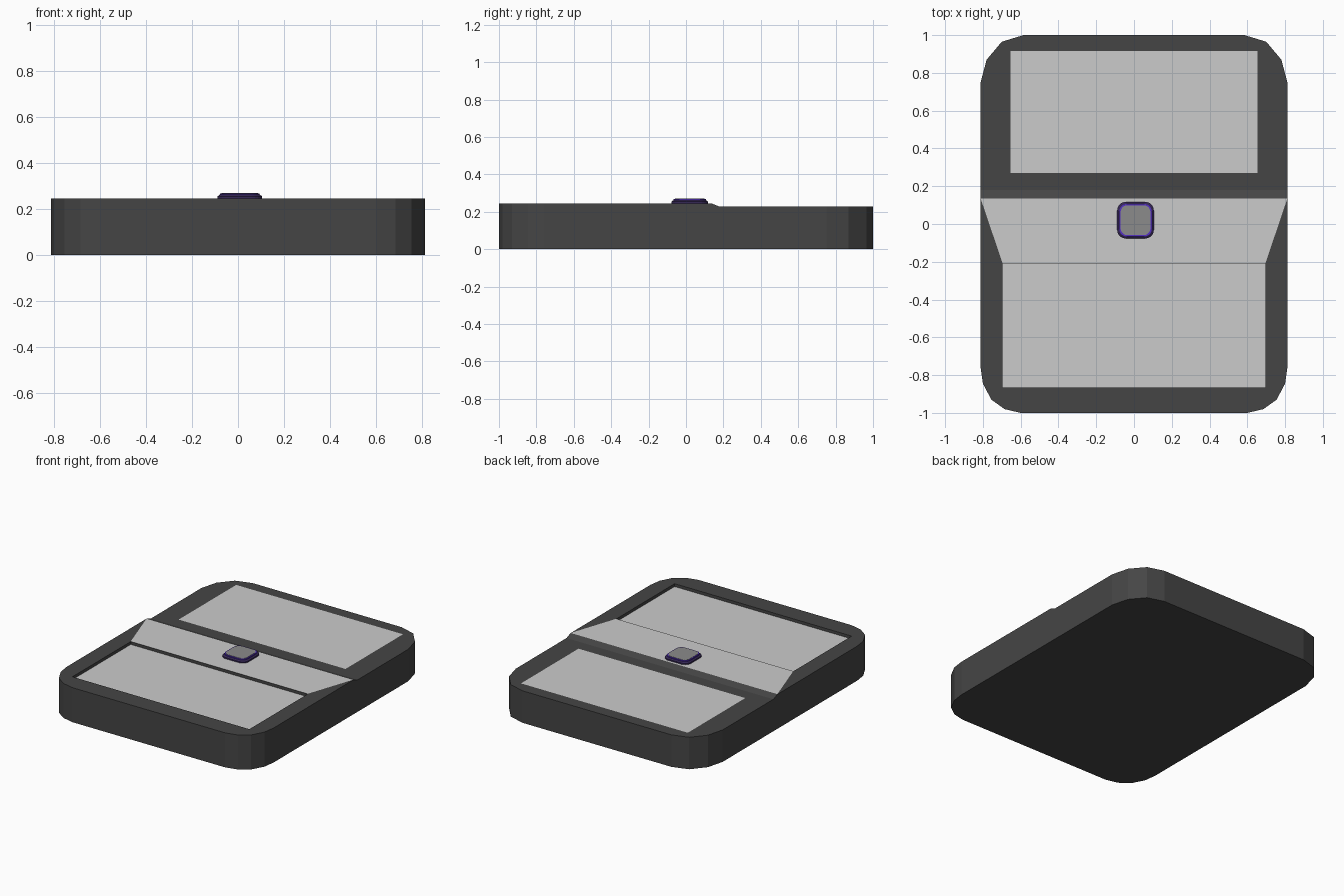
import bpy, bmesh, math

if "Cube" in bpy.data.objects:
    bpy.data.objects.remove(bpy.data.objects["Cube"])

def material(name, rgb):
    m = bpy.data.materials.new(name)
    m.diffuse_color = (*rgb, 1)
    m.use_nodes = True
    m.node_tree.nodes["Principled BSDF"].inputs["Base Color"].default_value = m.diffuse_color
    return m

BLACK = material("black_plastic", (0.06, 0.06, 0.06))
BLUE = material("deep_blue", (0.09, 0.03, 0.55))
NAVY = material("navy_black", (0.035, 0.02, 0.09))
DARK = material("dark_grey", (0.26, 0.26, 0.26))

def finish(name, bm, mat=None):
    bmesh.ops.recalc_face_normals(bm, faces=bm.faces)
    me = bpy.data.meshes.new(name)
    bm.to_mesh(me)
    bm.free()
    ob = bpy.data.objects.new(name, me)
    bpy.context.collection.objects.link(ob)
    if mat:
        me.materials.append(mat)
    return ob

def loft(rings):
    """Closed solid through stacked rings of equal point count."""
    bm = bmesh.new()
    loops = [[bm.verts.new(p) for p in r] for r in rings]
    for a, b in zip(loops, loops[1:]):
        n = len(a)
        for i in range(n):
            bm.faces.new((a[i], a[(i + 1) % n], b[(i + 1) % n], b[i]))
    bm.faces.new(loops[0][::-1])
    bm.faces.new(loops[-1])
    return bm

def panel(name, pts, z):
    bm = bmesh.new()
    bm.faces.new([bm.verts.new((x, y, z)) for x, y in pts])
    ob = finish(name, bm)
    if ob.data.polygons[0].normal.z < 0:
        ob.data.flip_normals()
    return ob

def rect(hx, y0, y1):
    return [(-hx, y0), (hx, y0), (hx, y1), (-hx, y1)]

# Body: corner outline mirrored left to right, extruded
half = [(0.60, -1.0), (0.685, -0.98), (0.755, -0.93), (0.80, -0.845), (0.812, -0.76),
        (0.812, 0.75), (0.78, 0.87), (0.70, 0.965), (0.585, 1.0)]
outline = half + [(-x, y) for x, y in reversed(half)]
TOP, BACK = 0.245, 0.227
bm = loft([[(x, y, z) for x, y in outline] for z in (0, TOP)])
# Step the rear half of the top down along a short ramp
for y in (0.135, 0.18):
    bmesh.ops.bisect_plane(bm, geom=bm.verts[:] + bm.edges[:] + bm.faces[:],
                           plane_co=(0, y, 0), plane_no=(0, 1, 0))
for v in bm.verts:
    if v.co.y > 0.17 and v.co.z > 0.1:
        v.co.z = BACK
body = finish("body", bm, BLACK)

# Recess for the front panel
front = rect(0.695, -0.865, -0.21)
cutter = finish("recess_cutter", loft([[(x, y, z) for x, y in front] for z in (0.223, 0.3)]), BLACK)
cutter.hide_render = True
cutter.hide_viewport = True
cut = body.modifiers.new("recess", 'BOOLEAN')
cut.operation = 'DIFFERENCE'
cut.solver = 'EXACT'
cut.object = cutter

# Grey panels
panel("front_panel", front, 0.2245)
panel("middle_panel", [(-0.695, -0.21), (0.695, -0.21), (0.812, 0.135), (-0.812, 0.135)], TOP + 0.001)
panel("rear_screen", rect(0.655, 0.27, 0.915), BACK + 0.001)

# Button: stacked rounded squares
def rounded(h, r, z, cx=0.008, cy=0.02):
    pts = []
    for k, (sx, sy) in enumerate([(1, 1), (-1, 1), (-1, -1), (1, -1)]):
        for i in range(6):
            a = math.radians(90 * k + 18 * i)
            pts.append((cx + sx * (h - r) + r * math.cos(a),
                        cy + sy * (h - r) + r * math.sin(a), z))
    return pts

finish("button_base", loft([rounded(0.097, 0.045, 0.24), rounded(0.097, 0.045, 0.255),
                            rounded(0.087, 0.04, 0.262)]), NAVY)
finish("button_ring", loft([rounded(0.086, 0.04, 0.255), rounded(0.086, 0.04, 0.268)]), BLUE)
finish("button_cap", loft([rounded(0.079, 0.036, 0.26), rounded(0.079, 0.036, 0.27)]), DARK)
